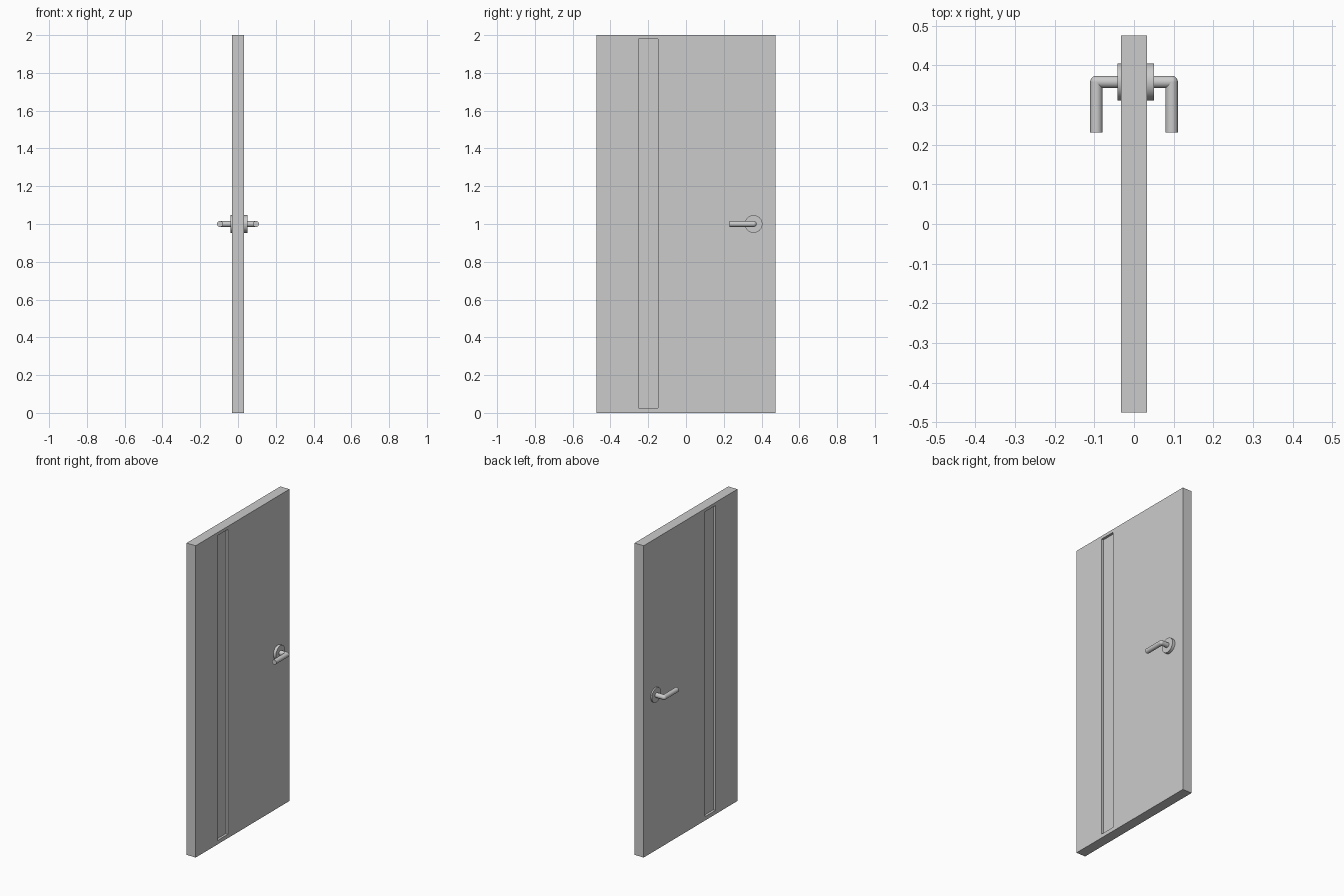
import bpy, bmesh, math
from mathutils import Matrix, Vector

if "Cube" in bpy.data.objects:
    bpy.data.objects.remove(bpy.data.objects["Cube"])

HY, HZ = 0.358, 1.0      # handle axis
ROD = 0.0155             # lever radius


def finish(bm, name, smooth=False):
    bmesh.ops.recalc_face_normals(bm, faces=bm.faces)
    me = bpy.data.meshes.new(name)
    bm.to_mesh(me)
    bm.free()
    ob = bpy.data.objects.new(name, me)
    bpy.context.collection.objects.link(ob)
    if smooth:
        bpy.ops.object.select_all(action='DESELECT')
        ob.select_set(True)
        bpy.context.view_layer.objects.active = ob
        bpy.ops.object.shade_smooth_by_angle(angle=math.radians(40))
    return ob


def rod(bm, a, b, r, seg=32):
    a, b = Vector(a), Vector(b)
    d = b - a
    rot = d.to_track_quat('Z', 'Y').to_matrix().to_4x4()
    bmesh.ops.create_cone(bm, cap_ends=True, segments=seg, radius1=r, radius2=r,
                          depth=d.length, matrix=Matrix.Translation((a + b) / 2) @ rot)


# Door leaf with a recessed vertical strip on both faces
bm = bmesh.new()
bmesh.ops.create_cube(bm, size=1, matrix=Matrix.Translation((0, 0, 1))
                      @ Matrix.Diagonal((0.065, 0.95, 2, 1)))
for co, no in (((0, -0.252, 0), (0, 1, 0)), ((0, -0.148, 0), (0, 1, 0)),
               ((0, 0, 0.025), (0, 0, 1)), ((0, 0, 1.98), (0, 0, 1))):
    bmesh.ops.bisect_plane(bm, geom=bm.verts[:] + bm.edges[:] + bm.faces[:],
                           plane_co=co, plane_no=no)
bm.normal_update()
strips = []
for f in bm.faces:
    c = f.calc_center_median()
    if abs(f.normal.x) > 0.9 and abs(c.y + 0.2) < 0.01 and abs(c.z - 1) < 0.1:
        strips.append((f, f.normal.x))
for f, side in strips:
    new = bmesh.ops.extrude_discrete_faces(bm, faces=[f])["faces"]
    bmesh.ops.translate(bm, verts=new[0].verts[:], vec=(-0.015 * side, 0, 0))
finish(bm, "door_leaf")

# Round handle plates, thicker on the right face
for name, x0, x1 in (("handle_plate_right", 0.03, 0.051),
                     ("handle_plate_left", -0.03, -0.041)):
    bm = bmesh.new()
    rod(bm, (x0, HY, HZ), (x1, HY, HZ), 0.0465, 48)
    finish(bm, name, True)

# Lever handle: stem, rounded elbow and grip, mirrored to the other face
bm = bmesh.new()
elbow = (0.095, HY, HZ)
rod(bm, (0.03, HY, HZ), elbow, ROD)
rod(bm, elbow, (0.095, 0.231, HZ), ROD)
bmesh.ops.create_uvsphere(bm, u_segments=32, v_segments=16, radius=ROD,
                          matrix=Matrix.Translation(elbow))
lever = finish(bm, "lever_handles", True)
mod = lever.modifiers.new("mirror", 'MIRROR')
mod.use_axis[0] = True
mod.use_mirror_merge = False
